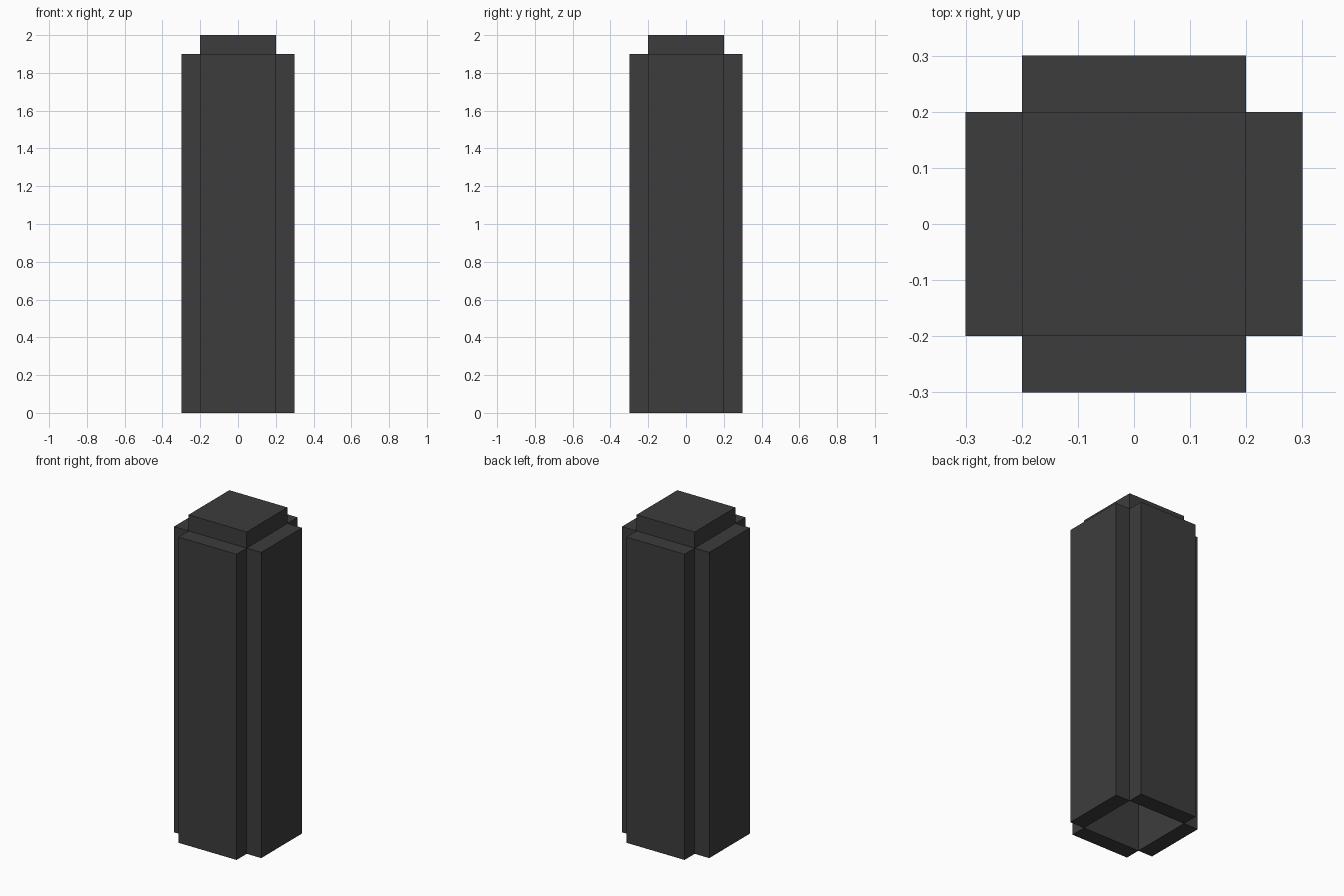
import bpy, bmesh, math
from mathutils import Matrix, Vector

cube = bpy.data.objects.get("Cube")
if cube:
    bpy.data.objects.remove(cube, do_unlink=True)

CORE = 0.2      # half width of the hollow core
OUTER = 0.3     # half width across the side panels
PANEL_TOP = 1.9
CORE_TOP = 2.0

charcoal = bpy.data.materials.new("charcoal")
charcoal.use_nodes = True
color = (0.046, 0.046, 0.046, 1.0)
charcoal.diffuse_color = color
bsdf = charcoal.node_tree.nodes["Principled BSDF"]
bsdf.inputs["Base Color"].default_value = color
bsdf.inputs["Roughness"].default_value = 0.8


def open_box(name, low, high, open_side, turn=0.0):
    """Box between two corners with the face pointing to open_side left out."""
    low, high = Vector(low), Vector(high)
    bm = bmesh.new()
    bmesh.ops.create_cube(bm, size=1.0)
    bmesh.ops.scale(bm, vec=high - low, verts=bm.verts)
    bmesh.ops.translate(bm, vec=(low + high) / 2, verts=bm.verts)
    bm.normal_update()
    gone = [f for f in bm.faces if f.normal.dot(Vector(open_side)) > 0.9]
    bmesh.ops.delete(bm, geom=gone, context='FACES_ONLY')
    bm.transform(Matrix.Rotation(turn, 4, 'Z'))
    mesh = bpy.data.meshes.new(name)
    bm.to_mesh(mesh)
    bm.free()
    mesh.materials.append(charcoal)
    obj = bpy.data.objects.new(name, mesh)
    bpy.context.collection.objects.link(obj)
    return obj


# Hollow core, open underneath and standing above the panels
open_box("core", (-CORE, -CORE, 0), (CORE, CORE, CORE_TOP), (0, 0, -1))

# Four side panels, each open where it meets the core wall
for i, side in enumerate(("front", "left", "back", "right")):
    open_box(side + "_panel", (-CORE, -OUTER, 0), (CORE, -CORE, PANEL_TOP),
             (0, 1, 0), i * math.pi / 2)
